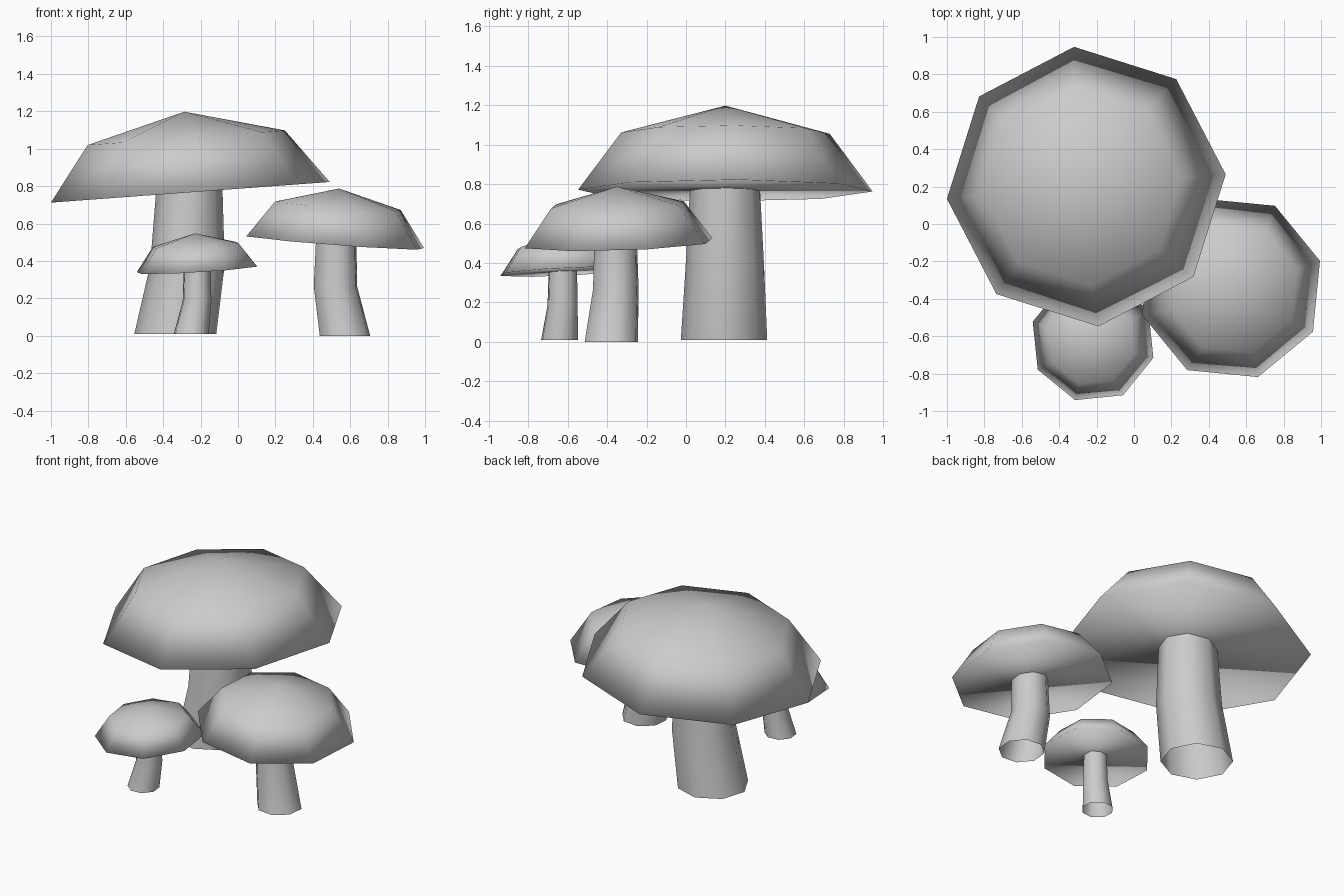
import bpy, bmesh, math
from mathutils import Vector

if "Cube" in bpy.data.objects:
    bpy.data.objects.remove(bpy.data.objects["Cube"])

SIDES = 8
grey = bpy.data.materials.new("plain_grey")
grey.diffuse_color = (0.6, 0.6, 0.6, 1)
grey.use_nodes = True
grey.node_tree.nodes["Principled BSDF"].inputs["Base Color"].default_value = grey.diffuse_color


def finish(bm, name):
    for f in bm.faces:
        f.smooth = True
    mesh = bpy.data.meshes.new(name)
    bm.to_mesh(mesh)
    bm.free()
    mesh.materials.append(grey)
    bpy.context.collection.objects.link(bpy.data.objects.new(name, mesh))


def ring(bm, centre, radius, phase, rot=None):
    verts = []
    for k in range(SIDES):
        a = math.radians(phase) + 2 * math.pi * k / SIDES
        p = Vector((radius * math.cos(a), radius * math.sin(a), 0))
        verts.append(bm.verts.new(Vector(centre) + (rot @ p if rot else p)))
    return verts


def bridge(bm, low, high):
    for k in range(SIDES):
        j = (k + 1) % SIDES
        bm.faces.new((low[k], low[j], high[j], high[k]))


# Domed cap: rim, shoulder ring, single apex, flat underside, tilted by slopes
def cap(name, centre, radius, height, phase, slope):
    axis = Vector((-slope[0], -slope[1], 1)).normalized()
    rot = Vector((0, 0, 1)).rotation_difference(axis)
    c = Vector(centre)
    bm = bmesh.new()
    rim = ring(bm, c, radius, phase, rot)
    shoulder = ring(bm, c + axis * height * 0.677, radius * 0.708, phase, rot)
    apex = bm.verts.new(c + axis * height)
    bridge(bm, rim, shoulder)
    for k in range(SIDES):
        bm.faces.new((shoulder[k], shoulder[(k + 1) % SIDES], apex))
    bm.faces.new(rim[::-1])
    finish(bm, name)


# Bent open stem through (x, y, z, radius) stations
def stem(name, stations, phase):
    bm = bmesh.new()
    rings = [ring(bm, s[:3], s[3], phase) for s in stations]
    for low, high in zip(rings, rings[1:]):
        bridge(bm, low, high)
    finish(bm, name)


# Large mushroom
cap("large_cap", (-0.255, 0.2, 0.767), 0.75, 0.432, 5, (0.074, 0))
stem("large_stem", [(-0.335, 0.193, 0.01, 0.22), (-0.27, 0.197, 0.38, 0.2),
                    (-0.26, 0.198, 0.78, 0.178)], 5)

# Medium mushroom
cap("medium_cap", (0.519, -0.342, 0.5), 0.498, 0.288, 16.9, (-0.075, 0.031))
stem("medium_stem", [(0.572, -0.379, 0.0, 0.141), (0.521, -0.356, 0.265, 0.121),
                     (0.525, -0.357, 0.51, 0.113)], 16.9)

# Small mushroom
cap("small_cap", (-0.219, -0.619, 0.355), 0.337, 0.193, -16.6, (0.06, 0.048))
stem("small_stem", [(-0.25, -0.642, 0.01, 0.097), (-0.219, -0.626, 0.185, 0.08),
                    (-0.218, -0.625, 0.365, 0.075)], -16.6)
